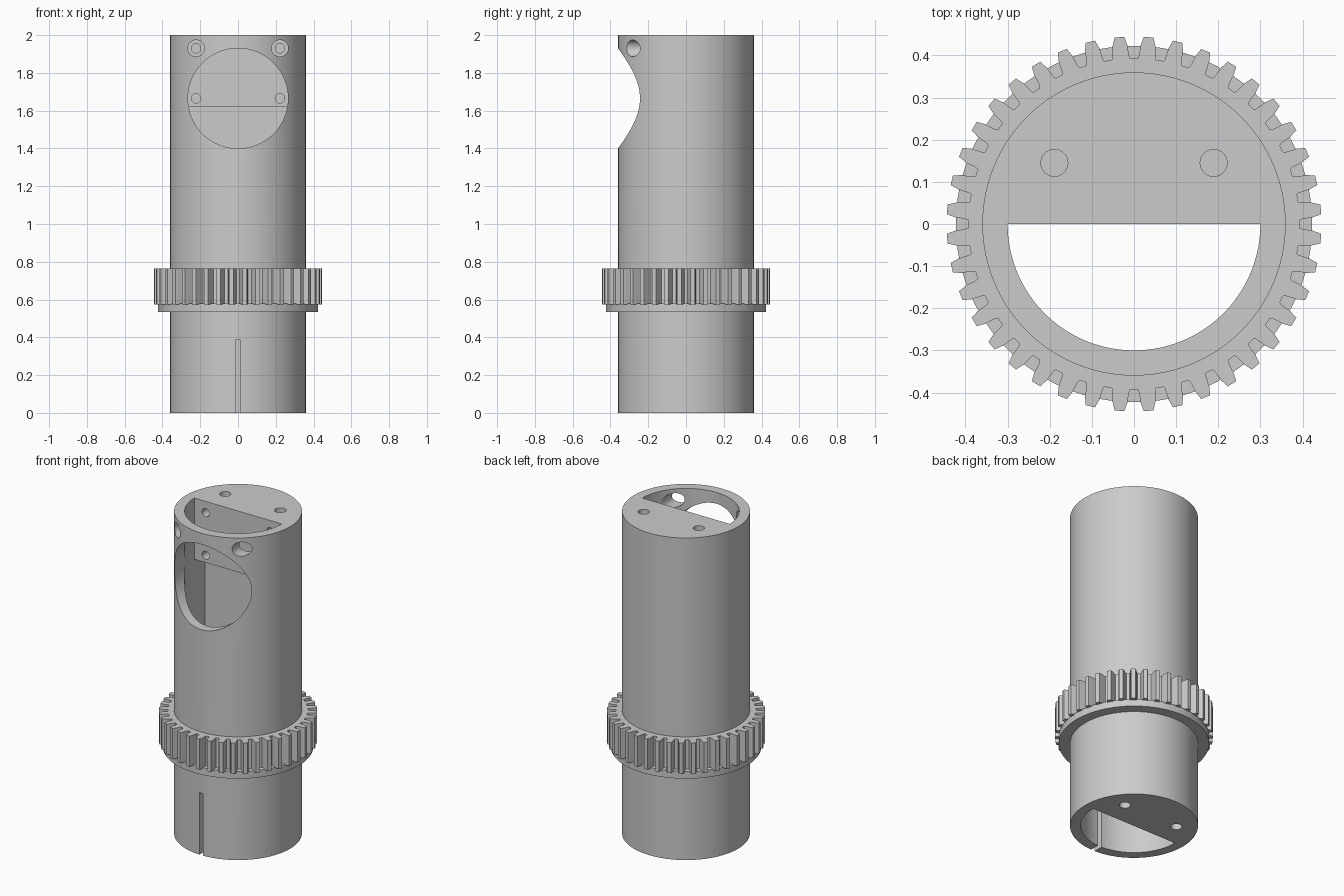
import bpy
import bmesh
from math import sin, cos, pi, radians
from mathutils import Matrix

cube = bpy.data.objects.get("Cube")
if cube:
    bpy.data.objects.remove(cube, do_unlink=True)

grey = bpy.data.materials.new("plain grey")
grey.use_nodes = True
grey.diffuse_color = (0.6, 0.6, 0.6, 1)
grey.node_tree.nodes["Principled BSDF"].inputs["Base Color"].default_value = (0.6, 0.6, 0.6, 1)


def circle(r, n, start=0.0, sweep=2 * pi, closed=True):
    steps = n if closed else n - 1
    return [(r * cos(start + sweep * i / steps), r * sin(start + sweep * i / steps))
            for i in range(n)]


def finish(name, bm):
    bmesh.ops.recalc_face_normals(bm, faces=bm.faces)
    mesh = bpy.data.meshes.new(name)
    bm.to_mesh(mesh)
    bm.free()
    mesh.materials.append(grey)
    obj = bpy.data.objects.new(name, mesh)
    bpy.context.collection.objects.link(obj)
    return obj


def prism(name, outline, z0, z1):
    """Solid upright extrusion of an outline."""
    bm = bmesh.new()
    low = [bm.verts.new((x, y, z0)) for x, y in outline]
    high = [bm.verts.new((x, y, z1)) for x, y in outline]
    bm.faces.new(low)
    bm.faces.new(high)
    for i in range(len(low)):
        j = (i + 1) % len(low)
        bm.faces.new((low[i], low[j], high[j], high[i]))
    return finish(name, bm)


def ring(name, outline, r_in, z0, z1):
    """Collar with a shaped outside and a round inside."""
    bm = bmesh.new()
    inner = []
    for x, y in outline:
        k = r_in / (x * x + y * y) ** 0.5
        inner.append((x * k, y * k))
    loops = [[bm.verts.new((x, y, z)) for x, y in pts]
             for pts, z in ((outline, z0), (outline, z1), (inner, z1), (inner, z0))]
    n = len(outline)
    for a in range(4):
        p, q = loops[a], loops[(a + 1) % 4]
        for i in range(n):
            j = (i + 1) % n
            bm.faces.new((p[i], p[j], q[j], q[i]))
    return finish(name, bm)


def box(name, x0, x1, y0, y1, z0, z1):
    return prism(name, [(x0, y0), (x1, y0), (x1, y1), (x0, y1)], z0, z1)


def drill(name, x, z, r, y0, y1, n=32):
    """Cylinder lying along y."""
    obj = prism(name, circle(r, n), -y1, -y0)
    obj.data.transform(Matrix.Translation((x, 0, z)) @ Matrix.Rotation(pi / 2, 4, 'X'))
    return obj


def cut(target, cutter):
    mod = target.modifiers.new("cut", 'BOOLEAN')
    mod.operation = 'DIFFERENCE'
    mod.solver = 'EXACT'
    mod.object = cutter
    bpy.context.view_layer.objects.active = target
    bpy.ops.object.modifier_apply(modifier=mod.name)
    bpy.data.objects.remove(cutter, do_unlink=True)


def smooth(obj):
    bpy.ops.object.select_all(action='DESELECT')
    obj.select_set(True)
    bpy.context.view_layer.objects.active = obj
    bpy.ops.object.shade_smooth_by_angle(angle=radians(20))


# Main tube with a half-round bore and a pocket behind it
body = prism("tube_body", circle(0.36, 128), 0, 2)
cut(body, prism("bore_cutter", circle(0.3, 65, pi, pi, closed=False), -0.1, 2.1))
cut(body, box("pocket_cutter", -0.298, 0.298, -0.02, 0.1, 0.385, 1.62))

# Round front window and lower slot
cut(body, drill("window_cutter", 0, 1.665, 0.265, -0.5, -0.05, 96))
cut(body, box("slot_cutter", -0.013, 0.013, -0.5, -0.2, -0.1, 0.385))

# Screw holes, mirrored left and right
for side in (-1, 1):
    x = 0.222 * side
    cut(body, drill("access_cutter", x, 1.93, 0.044, -0.5, -0.1))
    for z in (1.665, 1.93):
        cut(body, drill("screw_cutter", x, z, 0.025, -0.05, 0.1))
    hole = [(px + 0.189 * side, py + 0.145) for px, py in circle(0.032, 32)]
    cut(body, prism("top_hole_cutter", hole, 1.8, 2.1))
    cut(body, prism("bottom_hole_cutter", hole, -0.1, 0.2))
smooth(body)

# Flange under the gear
smooth(ring("flange", circle(0.423, 128), 0.35, 0.535, 0.58))

# Gear with forty teeth
half_tooth = [(0.393, 3.2), (0.40, 2.8), (0.425, 2.35), (0.445, 1.5)]
tooth = [(r, -a) for r, a in half_tooth] + [(r, a) for r, a in reversed(half_tooth)]
outline = []
for i in range(40):
    for r, a in tooth:
        t = radians(4.5 + 9 * i + a)
        outline.append((r * cos(t), r * sin(t)))
smooth(ring("gear_ring", outline, 0.35, 0.575, 0.765))
